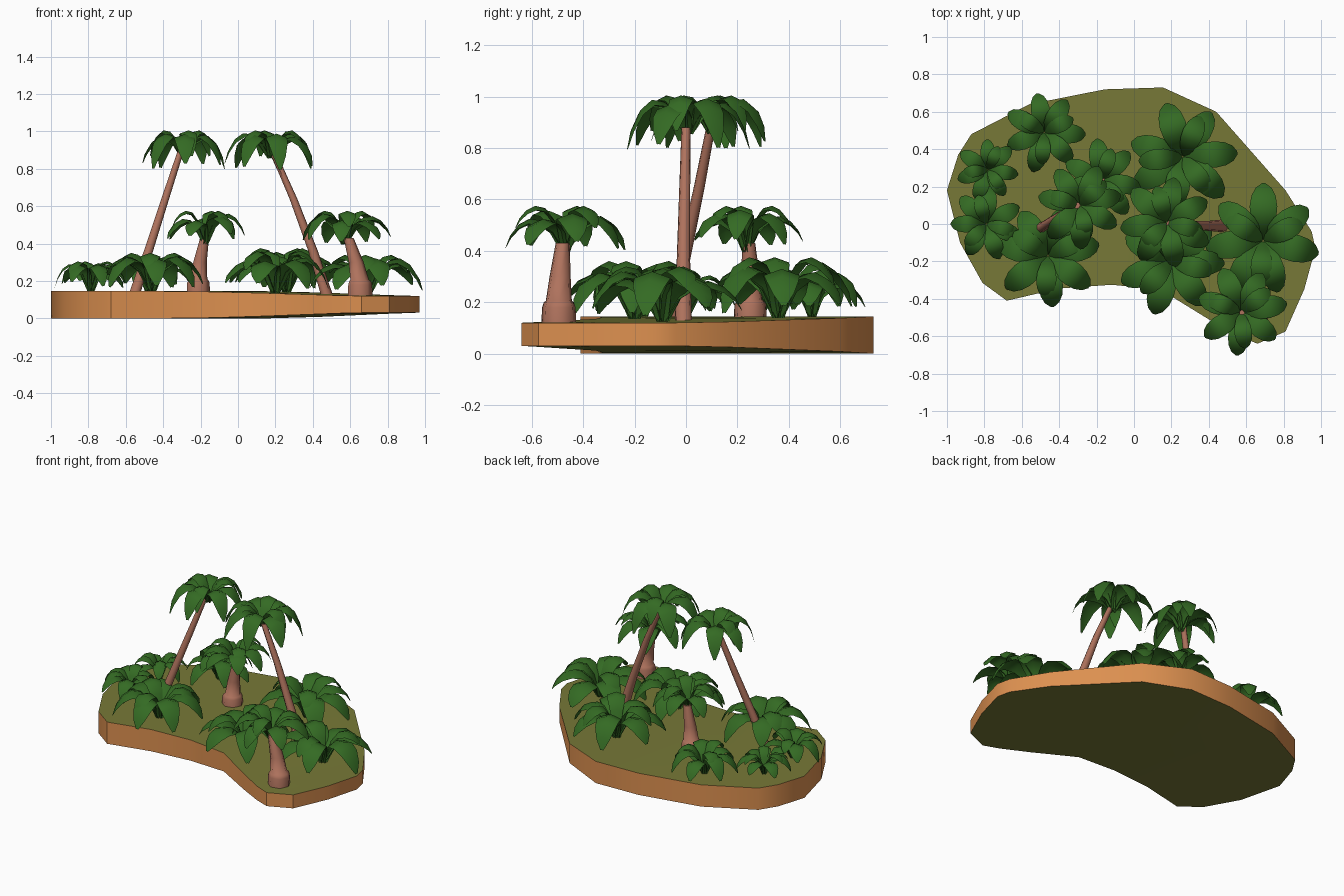
import bpy, bmesh, math, random
from mathutils import Vector

if "Cube" in bpy.data.objects:
    bpy.data.objects.remove(bpy.data.objects["Cube"])

random.seed(4)


def material(name, rgb):
    m = bpy.data.materials.new(name)
    m.diffuse_color = (*rgb, 1)
    m.use_nodes = True
    m.node_tree.nodes["Principled BSDF"].inputs["Base Color"].default_value = m.diffuse_color
    return m


GRASS = material("olive grass", (0.185, 0.19, 0.038))
SAND = material("orange sand", (0.72, 0.28, 0.08))
LEAF = material("palm green", (0.034, 0.145, 0.017))
BARK = material("reddish bark", (0.43, 0.17, 0.11))


def finish(bm, name, mats, angle):
    me = bpy.data.meshes.new(name)
    bm.to_mesh(me)
    bm.free()
    for m in mats:
        me.materials.append(m)
    me.shade_smooth()
    me.set_sharp_from_angle(angle=math.radians(angle))
    ob = bpy.data.objects.new(name, me)
    bpy.context.collection.objects.link(ob)
    return ob


# Island: kidney-shaped slab that thins towards the front right
OUTLINE = [(-1, .18), (-.93, -.10), (-.81, -.315), (-.68, -.41), (-.40, -.345),
           (-.12, -.325), (.14, -.35), (.40, -.51), (.56, -.60), (.66, -.64),
           (.81, -.575), (.91, -.35), (.97, -.13), (.95, -.04), (.81, .18),
           (.44, .60), (.155, .73), (-.155, .72), (-.56, .64), (-.87, .48), (-.94, .37)]


def slope(x, y):
    return min(1, max(0, x - .45 * y + .1))


def ground(x, y):
    return .145 - .025 * slope(x, y)


bm = bmesh.new()
low = [bm.verts.new((x, y, .03 * slope(x, y))) for x, y in OUTLINE]
top = [bm.verts.new((x, y, ground(x, y))) for x, y in OUTLINE]
caps = [bm.faces.new(top), bm.faces.new(low[::-1])]
for i in range(len(low)):
    j = (i + 1) % len(low)
    bm.faces.new((low[i], low[j], top[j], top[i])).material_index = 1
bmesh.ops.triangulate(bm, faces=caps)
finish(bm, "island", (GRASS, SAND), 40)


# Trunk: rings of (x, y, z, radius) joined into a faceted tube
def trunk(name, rings, sides=7):
    bm = bmesh.new()
    loops = []
    for x, y, z, r in rings:
        loops.append([bm.verts.new((x + r * math.cos(k * math.tau / sides),
                                    y + r * math.sin(k * math.tau / sides), z))
                      for k in range(sides)])
    for a, b in zip(loops, loops[1:]):
        for k in range(sides):
            n = (k + 1) % sides
            bm.faces.new((a[k], a[n], b[n], b[k]))
    bm.faces.new(loops[0][::-1])
    bm.faces.new(loops[-1])
    finish(bm, name, (BARK,), 55)


# Frond: broad arched leaf with a raised midrib and a drooping tip
def frond(bm, root, angle, reach, apex, tip):
    out = Vector((math.cos(angle), math.sin(angle), 0))
    side = Vector((-out.y, out.x, 0))
    rows = []
    for s, f, w in ((.02, 0, .07), (.2, .66, .16), (.4, .95, .225), (.6, 1, .24),
                    (.78, .80, .21), (.92, .42, .14), (1, 0, .03)):
        h = apex * f if s < .6 else tip + (apex - tip) * f
        mid = root + out * (reach * s) + Vector((0, 0, h))
        edge = Vector((0, 0, -.36 * w * reach))
        rows.append([bm.verts.new(mid + side * (w * reach * k) + edge * abs(k))
                     for k in (-1, 0, 1)])
    for a, b in zip(rows, rows[1:]):
        for k in (0, 1):
            bm.faces.new((a[k], b[k], b[k + 1], a[k + 1]))


# Crown: ring of long fronds plus a few shorter upright ones
def crown(name, x, y, z, reach, apex, tip, turn=0):
    bm = bmesh.new()
    root = Vector((x, y, z))
    for k in range(7):
        frond(bm, root, turn + k * math.tau / 7 + random.uniform(-.1, .1),
              reach * random.uniform(.95, 1.03), apex * random.uniform(.70, .92),
              tip + random.uniform(-.015, .025))
    for k in range(3):
        frond(bm, root, turn + .45 + k * math.tau / 3, reach * .8, apex, tip + apex * .4)
    finish(bm, name, (LEAF,), 80)


# Two tall leaning palms
trunk("tall_trunk_left", [(-.555, -.05, .13, .032), (-.48, -.01, .36, .026),
                          (-.39, .05, .64, .022), (-.305, .10, .90, .018)])
crown("tall_crown_left", -.29, .10, .86, .235, .145, -.05, .3)
trunk("tall_trunk_right", [(.475, -.01, .12, .034), (.40, -.01, .36, .027),
                           (.295, -.005, .64, .022), (.19, 0, .88, .018)])
crown("tall_crown_right", .175, .01, .86, .25, .145, -.05, 1.4)

# Two short palms with a stepped, swollen base
trunk("short_trunk_back", [(-.215, .25, .13, .066), (-.215, .25, .19, .063),
                           (-.213, .25, .205, .055), (-.212, .25, .21, .048),
                           (-.205, .25, .30, .038), (-.18, .245, .43, .025)])
crown("short_crown_back", -.175, .235, .40, .22, .175, .03, .8)
trunk("short_trunk_front", [(.65, -.495, .11, .07), (.65, -.495, .18, .067),
                            (.65, -.495, .20, .06), (.648, -.495, .205, .052),
                            (.63, -.49, .30, .042), (.59, -.48, .43, .028)])
crown("short_crown_front", .57, -.47, .40, .245, .175, .02, .2)

# Low bushes: x, y, reach, height
for i, (x, y, r, h) in enumerate([(-.48, .49, .215, .185), (-.78, .29, .17, .15),
                                  (-.79, 0, .20, .16), (-.46, -.17, .28, .205),
                                  (.26, .36, .295, .235), (.20, -.20, .29, .225),
                                  (.69, -.09, .30, .215)]):
    crown(f"bush_{i + 1}", x, y, ground(x, y), r, h, .035, i * .7)
